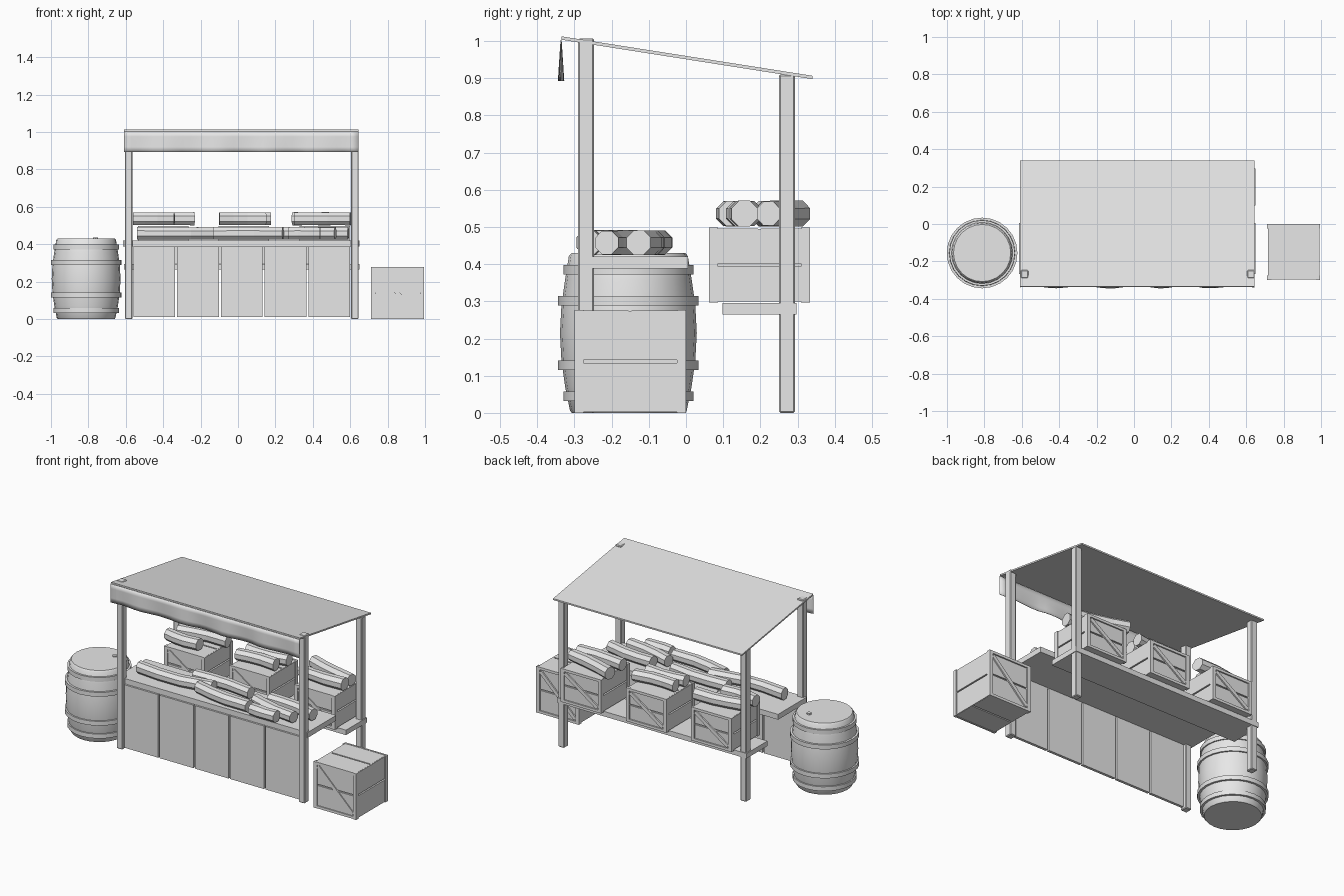
import bpy, bmesh, math, random
from mathutils import Vector, Matrix

if "Cube" in bpy.data.objects:
    bpy.data.objects.remove(bpy.data.objects["Cube"])

random.seed(4)
grey = bpy.data.materials.new("plain_grey")
grey.diffuse_color = (0.8, 0.8, 0.8, 1)
grey.use_nodes = True
grey.node_tree.nodes["Principled BSDF"].inputs["Base Color"].default_value = grey.diffuse_color


def finish(name, bm, smooth=None):
    bmesh.ops.recalc_face_normals(bm, faces=bm.faces)
    me = bpy.data.meshes.new(name)
    bm.to_mesh(me)
    bm.free()
    me.materials.append(grey)
    ob = bpy.data.objects.new(name, me)
    bpy.context.collection.objects.link(ob)
    if smooth:
        bpy.ops.object.select_all(action='DESELECT')
        ob.select_set(True)
        bpy.context.view_layer.objects.active = ob
        bpy.ops.object.shade_smooth_by_angle(angle=math.radians(smooth))
    return ob


def add_box(bm, x0, x1, y0, y1, z0, z1, rot=None):
    c = Vector(((x0 + x1) / 2, (y0 + y1) / 2, (z0 + z1) / 2))
    m = Matrix.Translation(c) @ (rot or Matrix()) @ Matrix.Diagonal((x1 - x0, y1 - y0, z1 - z0, 1))
    bmesh.ops.create_cube(bm, size=1, matrix=m)


def box(name, *dims, bevel=0):
    bm = bmesh.new()
    add_box(bm, *dims)
    ob = finish(name, bm)
    if bevel:
        mod = ob.modifiers.new("bevel", 'BEVEL')
        mod.width, mod.segments = bevel, 1
    return ob


def lathe(name, profile, centre, sides, smooth=40):
    """Closed solid turned around a vertical axis from (radius, z) points."""
    bm = bmesh.new()
    rings = []
    for r, z in profile:
        rings.append([bm.verts.new((centre[0] + r * math.cos(2 * math.pi * i / sides),
                                    centre[1] + r * math.sin(2 * math.pi * i / sides), z))
                      for i in range(sides)])
    for a, b in zip(rings, rings[1:]):
        for i in range(sides):
            j = (i + 1) % sides
            bm.faces.new((a[i], a[j], b[j], b[i]))
    bm.faces.new(rings[0])
    bm.faces.new(rings[-1])
    return finish(name, bm, smooth)


def log(name, start, end, z, r, bend):
    """Eight-sided log with a gently kinked centre line."""
    a, b = Vector((*start, z)), Vector((*end, z))
    side = (b - a).cross(Vector((0, 0, 1))).normalized()
    bm = bmesh.new()
    rings = []
    for t, k in ((0, 0), (0.3, 0.8), (0.6, 1.0), (1, -0.2)):
        c = a.lerp(b, t) + side * bend * k
        rr = r * random.uniform(0.92, 1.0)
        rings.append([bm.verts.new(c + side * rr * math.cos(q) + Vector((0, 0, rr * math.sin(q))))
                      for q in [math.pi * (i + 0.5) / 4 for i in range(8)]])
    for p, q in zip(rings, rings[1:]):
        for i in range(8):
            j = (i + 1) % 8
            bm.faces.new((p[i], p[j], q[j], q[i]))
    bm.faces.new(rings[0])
    bm.faces.new(rings[-1])
    return finish(name, bm)


def crate(name, x0, x1, y0, y1, z0, z1):
    """Planked box with a braced frame on the front and back."""
    bm = bmesh.new()
    t, w, g = 0.008, 0.022, 0.004
    xm, ym, zm = (x0 + x1) / 2, (y0 + y1) / 2, (z0 + z1) / 2
    # inner core, showing through the gaps between planks
    add_box(bm, x0 + 2 * t, x1 - 2 * t, y0 + 2 * t, y1 - 2 * t, z0 + t, z1 - t)
    # planks wrapping the sides, then top and bottom
    for a, b in ((z0 + 0.003, zm - g), (zm + g, z1 - 0.003)):
        for s in (x0 + 0.004, x1 - 0.016):
            add_box(bm, s, s + 0.012, y0 + t, y1 - t, a, b)
        for s in (y0 + t, y1 - 2 * t):
            add_box(bm, x0 + t, x1 - t, s, s + t, a, b)
    for a, b in ((y0 + t, ym - g), (ym + g, y1 - t)):
        for s in (z0 + 0.002, z1 - 0.010):
            add_box(bm, x0 + t, x1 - t, a, b, s, s + t)
    # frames with corner posts, rails and a diagonal brace
    dx, dz = x1 - x0 - 2 * w, z1 - z0 - 2 * w
    length, ang = math.hypot(dx, dz) - 0.012, math.atan2(dz, dx)
    for s, sign in ((y0, 1), (y1 - 0.012, -1)):
        e = s + 0.012
        for a in (x0, x1 - w):
            add_box(bm, a, a + w, s - 0.0, e, z0, z1)
        for a in (z0, z1 - w * 0.7):
            add_box(bm, x0 + w, x1 - w, s + 0.002, e, a, a + w * 0.7)
        add_box(bm, xm - length / 2, xm + length / 2, s + 0.002, e, zm - w / 2, zm + w / 2,
                Matrix.Rotation(sign * ang, 4, 'Y'))
    # side posts behind the frame, wrapping the corners
    for a in (x0, x1 - t):
        for s in (y0, y1 - 0.024):
            add_box(bm, a, a + t, s, s + 0.024, z0, z1)
    return finish(name, bm)


# corner posts
for side, x in (("left", -0.605), ("right", 0.605)):
    box(f"front_post_{side}", x, x + 0.04, -0.29, -0.247, 0, 1.007, bevel=0.004)
    box(f"rear_post_{side}", x, x + 0.04, 0.25, 0.293, 0, 0.91, bevel=0.004)

# sloping roof sheet
bm = bmesh.new()
add_box(bm, -0.61, 0.645, -0.335, 0.34, 0.951, 0.96)
for v in bm.verts:
    v.co.z += -0.157 * v.co.y
finish("roof", bm)

# hanging cloth along the front of the roof
bm = bmesh.new()
cols, rows = 32, 4
grid = []
for i in range(cols + 1):
    wave = 0.006 * math.sin(i * 0.9) + random.uniform(-0.002, 0.002)
    grid.append([bm.verts.new((-0.61 + 1.255 * i / cols, -0.336 + wave * j / rows,
                               1.003 - 0.111 * j / rows)) for j in range(rows + 1)])
for a, b in zip(grid, grid[1:]):
    for j in range(rows):
        bm.faces.new((a[j], b[j], b[j + 1], a[j + 1]))
cloth = finish("valance", bm, 60)
mod = cloth.modifiers.new("thickness", 'SOLIDIFY')
mod.thickness, mod.offset = 0.003, 0

# counter: top slab and five front boards
box("counter_top", -0.615, 0.649, -0.267, 0.005, 0.388, 0.42)
for i in range(5):
    x = -0.565 + 0.234 * i
    box(f"counter_board_{i + 1}", x + 0.005, x + 0.229, -0.278, -0.262, 0.01, 0.388)

# rear shelf
box("rear_shelf", -0.61, 0.649, 0.098, 0.297, 0.265, 0.295)

# crates on the shelf and one on the ground
for i, x in enumerate((-0.4, 0.032, 0.465)):
    crate(f"shelf_crate_{i + 1}", x - 0.135, x + 0.135, 0.062, 0.333, 0.297, 0.498)
crate("ground_crate", 0.712, 0.995, -0.3, 0.0, 0, 0.277)

# logs on the counter
counter_logs = (((-0.54, -0.165), (-0.06, -0.15), 0.025), ((-0.13, -0.19), (0.24, -0.24), 0.015),
                ((-0.23, -0.075), (0.15, -0.09), -0.012), ((0.22, -0.15), (0.52, -0.215), 0.01),
                ((0.28, -0.09), (0.59, -0.125), -0.012), ((0.27, -0.255), (0.44, -0.262), 0.004))
for i, (a, b, k) in enumerate(counter_logs):
    log(f"counter_log_{i + 1}", a, b, 0.458, 0.037, k)

# logs on the shelf crates
crate_logs = (((-0.56, 0.135), (-0.34, 0.12), 0.012), ((-0.54, 0.21), (-0.235, 0.245), -0.012),
              ((-0.1, 0.14), (0.15, 0.15), -0.01), ((-0.09, 0.225), (0.175, 0.235), 0.012),
              ((0.3, 0.17), (0.6, 0.155), 0.01), ((0.295, 0.3), (0.6, 0.22), 0.008))
for i, (a, b, k) in enumerate(crate_logs):
    log(f"crate_log_{i + 1}", a, b, 0.536, 0.038, k)

# barrel with four hoops and a plug
C = (-0.812, -0.155)
lathe("barrel", [(0.152, 0), (0.157, 0.006), (0.17, 0.07), (0.18, 0.14), (0.184, 0.215), (0.18, 0.29),
                 (0.17, 0.36), (0.16, 0.422), (0.153, 0.43)], C, 24)
for i, (z, r) in enumerate(((0.045, 0.175), (0.128, 0.189), (0.302, 0.189), (0.385, 0.175))):
    lathe(f"barrel_hoop_{i + 1}", [(r, z - 0.013), (r, z + 0.013)], C, 24)
lathe("barrel_plug", [(0.014, 0.42), (0.014, 0.437)], (C[0] + 0.05, C[1] + 0.075), 8)
